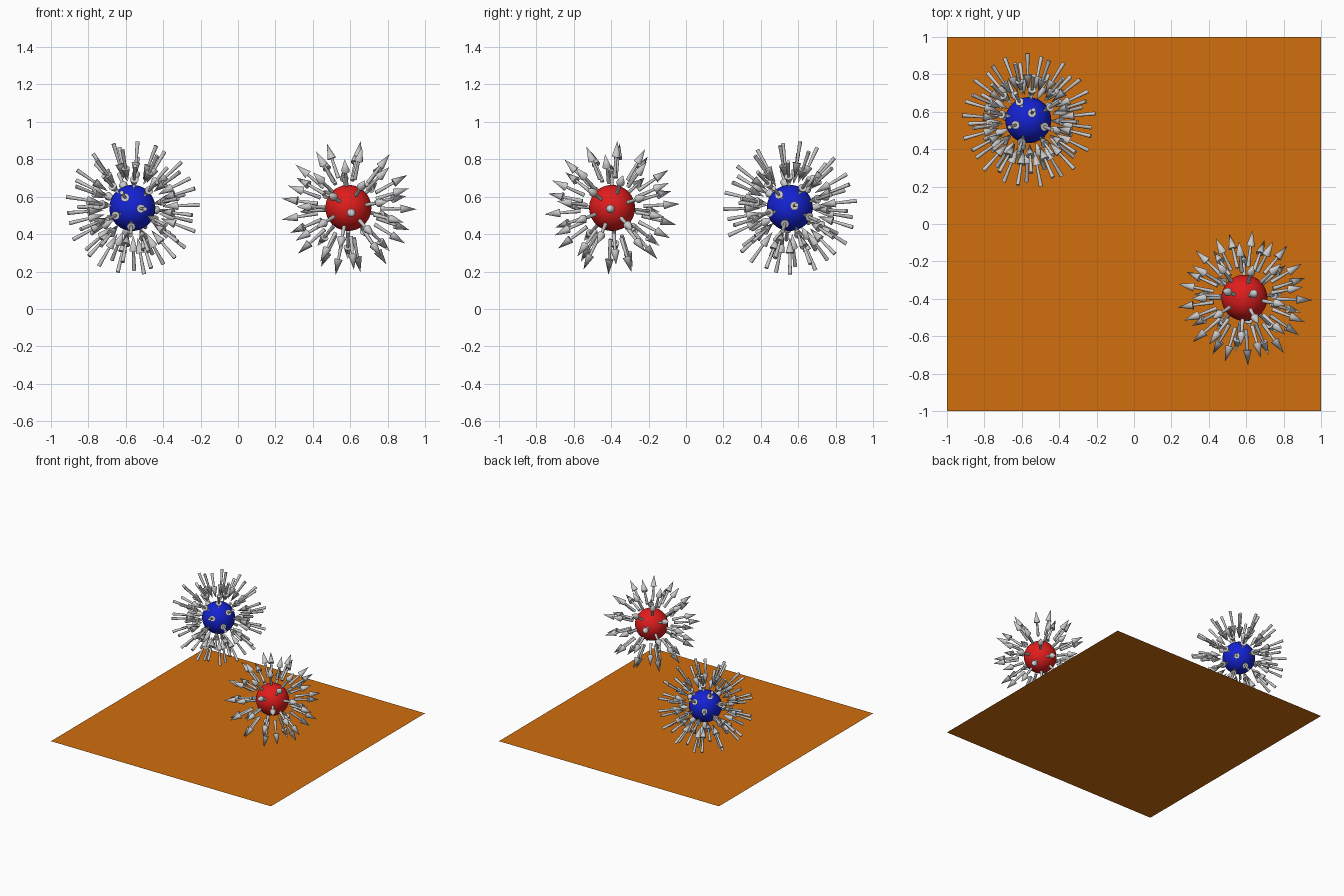
import bpy, bmesh, math
from mathutils import Matrix, Vector

if "Cube" in bpy.data.objects:
    bpy.data.objects.remove(bpy.data.objects["Cube"])


def material(name, color):
    m = bpy.data.materials.new(name)
    m.diffuse_color = (*color, 1)
    m.use_nodes = True
    m.node_tree.nodes["Principled BSDF"].inputs["Base Color"].default_value = m.diffuse_color
    return m


def finish(name, bm, mat=None):
    me = bpy.data.meshes.new(name)
    bm.to_mesh(me)
    bm.free()
    ob = bpy.data.objects.new(name, me)
    bpy.context.collection.objects.link(ob)
    if mat:
        me.materials.append(mat)
    return ob


def charge(name, centre, radius, mat):
    bm = bmesh.new()
    bmesh.ops.create_uvsphere(bm, u_segments=48, v_segments=24, radius=radius)
    for f in bm.faces:
        f.smooth = True
    ob = finish(name, bm, mat)
    ob.location = centre


def field_arrows(name, centre, count, inner, outer, outward, spin):
    """Radial arrows spread evenly over a sphere, heads outward or inward."""
    bm = bmesh.new()
    length, head = outer - inner, 0.085
    for i in range(count):
        z = 1 - 2 * (i + 0.5) / count
        a = spin + i * math.pi * (3 - math.sqrt(5))
        r = math.sqrt(1 - z * z)
        d = Vector((r * math.cos(a), r * math.sin(a), z))
        aim = d if outward else -d
        start = Vector(centre) + d * (inner if outward else outer)
        frame = Matrix.Translation(start) @ aim.to_track_quat('Z', 'Y').to_matrix().to_4x4()
        shaft = length - head
        # shaft, then pointed head
        for r1, r2, h, z0 in ((0.011, 0.007, shaft, 0), (0.023, 0, head, shaft)):
            bmesh.ops.create_cone(bm, cap_ends=True, segments=16, radius1=r1, radius2=r2,
                                  depth=h, matrix=frame @ Matrix.Translation((0, 0, z0 + h / 2)))
    for f in bm.faces:
        f.smooth = len(f.verts) < 5
    for e in bm.edges:
        e.smooth = e.calc_face_angle(0) < 0.6
    finish(name, bm)


# Flat base sheet
bm = bmesh.new()
bmesh.ops.create_grid(bm, x_segments=1, y_segments=1, size=1)
finish("base_plane", bm, material("orange", (0.63, 0.156, 0.004)))

# Two charges with their field arrows
red_at, blue_at = (0.59, -0.395, 0.54), (-0.565, 0.555, 0.54)
charge("red_sphere", red_at, 0.123, material("red", (0.75, 0.012, 0.012)))
charge("blue_sphere", blue_at, 0.123, material("blue", (0.007, 0.016, 0.65)))
field_arrows("outward_arrows", red_at, 52, 0.17, 0.365, True, 0.4)
field_arrows("inward_arrows", blue_at, 66, 0.16, 0.36, False, 1.1)
